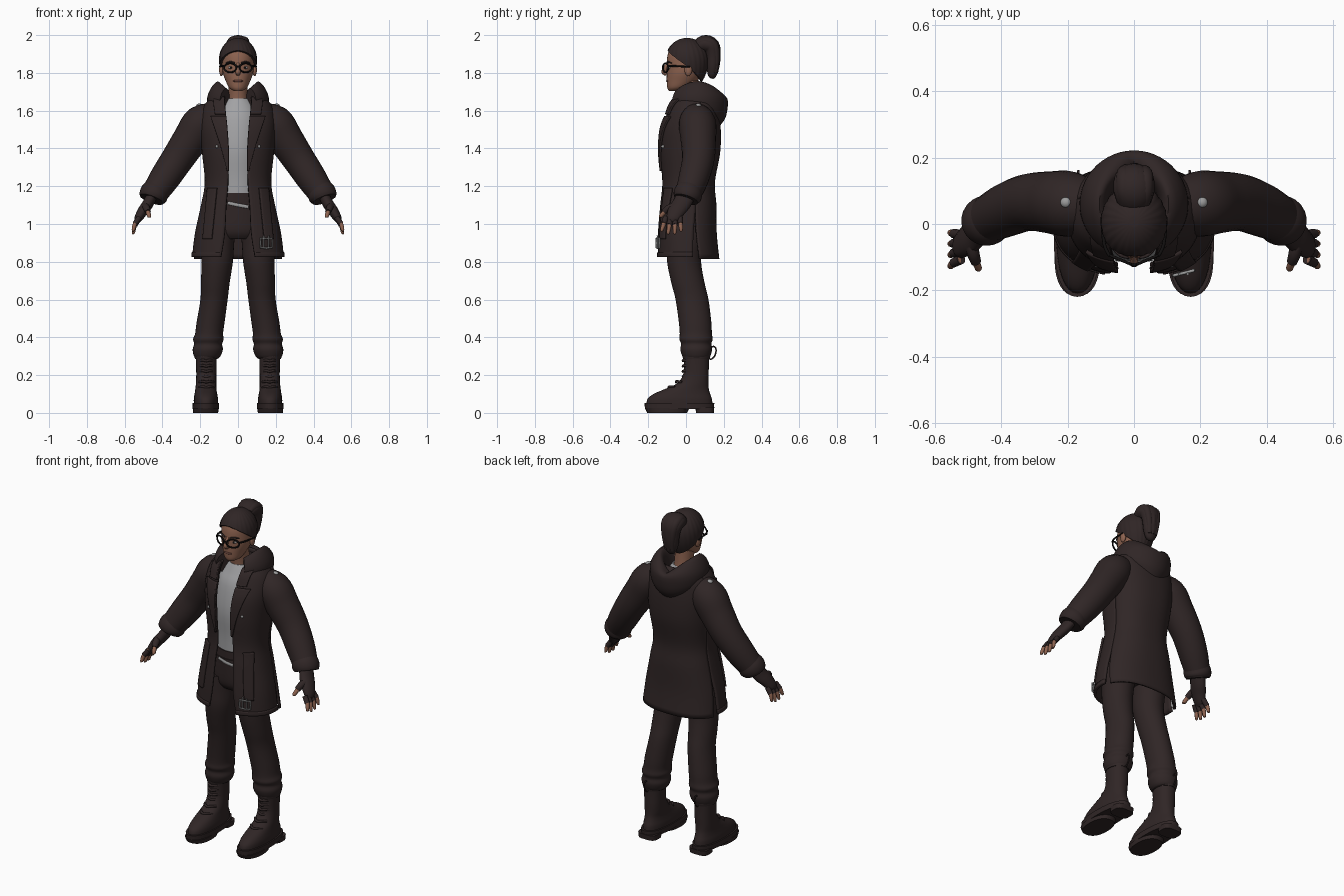
import bpy, bmesh
from math import sin, cos, asin, pi, sqrt, copysign
from mathutils import Vector as V, Matrix

if "Cube" in bpy.data.objects:
    bpy.data.objects.remove(bpy.data.objects["Cube"])


def material(name, r, g, b):
    m = bpy.data.materials.new(name)
    m.use_nodes = True
    m.diffuse_color = (r, g, b, 1)
    bsdf = m.node_tree.nodes["Principled BSDF"]
    bsdf.inputs["Base Color"].default_value = (r, g, b, 1)
    bsdf.inputs["Roughness"].default_value = 0.8
    return m


CLOTH = material("dark brown cloth", .029, .019, .019)
SKIN = material("skin", .27, .125, .08)
SHIRT = material("shirt grey", .36, .36, .37)
BLACK = material("black", .006, .005, .005)
METAL = material("metal grey", .33, .33, .33)
LIPS = material("lips", .16, .065, .05)


def finish(name, bm, mat, mirror=False, thick=0):
    bmesh.ops.recalc_face_normals(bm, faces=bm.faces)
    me = bpy.data.meshes.new(name)
    bm.to_mesh(me)
    bm.free()
    me.materials.append(mat)
    ob = bpy.data.objects.new(name, me)
    bpy.context.collection.objects.link(ob)
    bpy.ops.object.select_all(action='DESELECT')
    ob.select_set(True)
    bpy.context.view_layer.objects.active = ob
    bpy.ops.object.shade_smooth_by_angle(angle=0.9)
    if thick:
        s = ob.modifiers.new("thickness", 'SOLIDIFY')
        s.thickness, s.offset = thick, 0
    if mirror:
        ob.modifiers.new("mirror", 'MIRROR').use_mirror_merge = False
    return ob


def grid(name, rows, mat, loop=True, ring=False, caps=True, **kw):
    bm = bmesh.new()
    vs = [[bm.verts.new(p) for p in r] for r in rows]
    n, m = len(vs), len(vs[0])
    for i in range(n if ring else n - 1):
        for j in range(m if loop else m - 1):
            a, b, k = vs[i], vs[(i + 1) % n], (j + 1) % m
            bm.faces.new((a[j], a[k], b[k], b[j]))
    if caps and not ring:
        bm.faces.new(vs[0])
        bm.faces.new(vs[-1])
    return finish(name, bm, mat, **kw)


def spline(keys, steps):
    # smooth curve through tuples of any length
    k = [keys[0]] + list(keys) + [keys[-1]]
    out = []
    for i in range(1, len(k) - 2):
        for s in range(steps):
            t = s / steps
            out.append(tuple(b + .5 * t * (c - a + t * (2*a - 5*b + 4*c - d + t * (3*b - a - 3*c + d)))
                             for a, b, c, d in zip(*k[i - 1:i + 3])))
    return out + [tuple(keys[-1])]


def power(v, p):
    return copysign(abs(v) ** p, v)


def loft(name, keys, mat, n=32, p=1, steps=4, **kw):
    # stacked level rings: x, y, z, x radius, y radius
    rows = [[V((x + rx * power(sin(2*pi*i/n), p), y - ry * power(cos(2*pi*i/n), p), z)) for i in range(n)]
            for x, y, z, rx, ry in spline(keys, steps)]
    return grid(name, rows, mat, **kw)


def tube(name, keys, mat, n=14, wide=1, steps=4, ref=(0, 1, 0), ring=False, **kw):
    # round sweep along a path: x, y, z, radius
    pts = list(keys) if ring else spline(keys, steps)
    rows, m = [], len(pts)
    for i, (x, y, z, r) in enumerate(pts):
        nxt = pts[(i + 1) % m] if ring else pts[min(i + 1, m - 1)]
        prv = pts[i - 1] if ring else pts[max(i - 1, 0)]
        t = (V(nxt[:3]) - V(prv[:3])).normalized()
        u = (V(ref) - t * t.dot(V(ref))).normalized()
        w = t.cross(u)
        rows.append([V((x, y, z)) + u * r * wide * cos(2*pi*j/n) + w * r * sin(2*pi*j/n) for j in range(n)])
    return grid(name, rows, mat, ring=ring, **kw)


def ball(name, loc, size, mat, **kw):
    bm = bmesh.new()
    bmesh.ops.create_uvsphere(bm, u_segments=20, v_segments=12, radius=1,
                              matrix=Matrix.Translation(loc) @ Matrix.Diagonal((*size, 1)))
    return finish(name, bm, mat, **kw)


# Coat shape: height, x radius, y centre, y radius, half opening
COAT = spline([(.82, .238, .01, .16, .09), (.95, .222, .005, .152, .07), (1.1, .19, .01, .145, .062),
               (1.22, .17, .012, .135, .052), (1.38, .185, .02, .155, .05), (1.5, .195, .025, .153, .057),
               (1.58, .19, .035, .135, .064), (1.64, .165, .042, .12, .07), (1.69, .105, .05, .09, .07)], 8)
BOX = .85


def coat_at(z):
    for a, b in zip(COAT, COAT[1:]):
        if z <= b[0]:
            t = (z - a[0]) / (b[0] - a[0])
            return [p + (q - p) * t for p, q in zip(a[1:], b[1:])]
    return COAT[-1][1:]


def angle(x, z):
    return asin(min(1, x / coat_at(z)[0]) ** (1 / BOX))


def panel(name, z0, z1, a0, a1, mat, off=0, thick=.012, mirror=True, nz=32, na=18):
    rows = []
    for i in range(nz + 1):
        z = z0 + (z1 - z0) * i / nz
        rx, cy, ry, _ = coat_at(z)
        row = []
        for j in range(na + 1):
            a = a0(z) + (a1(z) - a0(z)) * j / na
            row.append(V(((rx + off) * power(sin(a), BOX), cy - (ry + off) * power(cos(a), BOX), z)))
        rows.append(row)
    return grid(name, rows, mat, loop=False, caps=False, mirror=mirror, thick=thick)


# Coat body with side slits, lapels and hanging straps
SEAM = pi / 2 + .22
slit = lambda z: max(0, 1.07 - z) * .4
gap = lambda z: coat_at(z)[3]
panel("coat_front", .825, 1.69, lambda z: angle(gap(z), z), lambda z: SEAM - slit(z), CLOTH)
panel("coat_back", .815, 1.69, lambda z: SEAM + slit(z), lambda z: 2*pi - SEAM - slit(z), CLOTH,
      mirror=False, na=32)
panel("lapel", 1.28, 1.57, lambda z: angle(gap(z) - .004, z),
      lambda z: angle(gap(z) + .004 + .24 * (z - 1.28), z), CLOTH, off=.01)
panel("upper_lapel", 1.58, 1.67, lambda z: angle(gap(z) - .004, z),
      lambda z: angle(gap(z) + .05, z), CLOTH, off=.011)
panel("hanging_strap", .92, 1.19, lambda z: angle(.105 + .1 * (1.19 - z), z),
      lambda z: angle(.15 + .1 * (1.19 - z), z), CLOTH, off=.011, na=6)
panel("hem_band", .825, .85, lambda z: angle(gap(z), z), lambda z: SEAM - slit(z), CLOTH, off=.004, nz=3)

# Lowered hood around the neck
rows = []
for i in range(41):
    a = .62 + (2*pi - 1.24) * i / 40
    s, c = abs(sin(a)), cos(a)
    back = (1 - c) / 2
    prof = [(.07, .075, 1.61), (.08, .09, 1.66 + .05*s), (.105, .115, 1.665 + .09*s), (.14, .145, 1.67 + .055*s),
            (.163, .162, 1.65 + .02*s), (.158, .152, 1.62 - .05 * back**3), (.135, .12, 1.6 - .08 * back**3)]
    rows.append([V((rx * sin(a), .06 - ry * c, z)) for rx, ry, z in spline(prof, 3)])
grid("hood", rows, CLOTH)

# Sleeves and cuffs
tube("sleeve", [(.1, .05, 1.575, .068), (.19, .06, 1.535, .098), (.25, .065, 1.45, .094), (.32, .065, 1.345, .086),
                (.39, .04, 1.24, .08), (.45, .008, 1.15, .068)], CLOTH, n=24, mirror=True)
tube("cuff", [(.43, .02, 1.18, .071), (.442, .012, 1.163, .076), (.452, .005, 1.145, .074), (.458, 0, 1.13, .066)],
     CLOTH, n=24, mirror=True)

# Hands in fingerless gloves
tube("glove", [(.455, 0, 1.15, .03), (.478, -.025, 1.105, .03), (.503, -.05, 1.07, .028), (.527, -.068, 1.03, .022),
               (.535, -.072, 1.01, .012)], CLOTH, wide=1.65, mirror=True)
for i, finger in enumerate(("little", "ring", "middle", "index")):
    base, tip = V((.522, -.032 - .025*i, 1.035)), V((.554, -.026 - .034*i, .968 - .014 * (i in (1, 2))))
    mid = base.lerp(tip, .5) + V((.007, 0, 0))
    tube(finger + "_glove_finger", [(*base, .015), (*mid, .0145)], CLOTH, n=10, mirror=True)
    tube(finger + "_finger", [(*base, .011), (*mid, .012), (*tip, .009), (*(tip - V((.001, 0, .006))), .004)],
         SKIN, n=10, mirror=True)
tube("thumb_glove", [(.492, -.055, 1.095, .02), (.485, -.09, 1.085, .019), (.477, -.115, 1.065, .016)],
     CLOTH, n=10, ref=(1, 0, 0), mirror=True)
tube("thumb", [(.48, -.105, 1.073, .012), (.47, -.133, 1.042, .011), (.469, -.136, 1.034, .005)],
     SKIN, n=10, ref=(1, 0, 0), mirror=True)

# Shirt, belt and trousers
loft("shirt", [(0, 0, 1.14, .12, .1), (0, .005, 1.25, .125, .108), (0, .012, 1.4, .135, .125),
               (0, .02, 1.55, .125, .11), (0, .02, 1.62, .095, .078), (0, .02, 1.665, .062, .056)], SHIRT)
loft("trouser_top", [(0, -.005, .92, .12, .07), (0, 0, .96, .15, .1), (0, 0, 1.05, .15, .106), (0, 0, 1.165, .125, .106)],
     CLOTH)
loft("belt", [(0, 0, 1.08, .15, .11), (0, 0, 1.12, .145, .112)], CLOTH, steps=1)
tube("belt_buckle", [(-.055, -.107, 1.112, .009), (0, -.113, 1.1, .009), (.055, -.107, 1.09, .009)],
     METAL, wide=.5, mirror=False)
loft("trouser_leg", [(.1, 0, .99, .09, .1), (.108, -.005, .9, .088, .096), (.11, -.01, .8, .083, .09),
                     (.12, .01, .69, .076, .088), (.127, .032, .6, .072, .087), (.145, .048, .48, .074, .086),
                     (.153, .052, .42, .074, .085), (.157, .053, .39, .081, .088), (.158, .054, .365, .074, .08),
                     (.16, .054, .335, .08, .084), (.163, .055, .3, .07, .074), (.165, .055, .285, .055, .06)],
     CLOTH, mirror=True)

# Boots with soles, heels and laces
loft("boot", [(.17, -.035, .045, .064, .175), (.17, -.033, .075, .064, .17), (.17, -.022, .1, .06, .15),
              (.17, .003, .125, .056, .118), (.169, .035, .155, .054, .084), (.168, .052, .2, .053, .068),
              (.168, .055, .26, .054, .066), (.168, .055, .31, .056, .068)], CLOTH, p=.9, mirror=True)
loft("boot_collar", [(.168, .055, .285, .06, .07), (.168, .055, .3, .062, .073), (.168, .055, .315, .058, .07)],
     CLOTH, mirror=True)
loft("sole", [(.171, -.035, .02, .07, .182), (.171, -.035, .052, .071, .185)], CLOTH, p=.85, steps=1, mirror=True)
loft("sole_tread", [(.171, -.1, 0, .066, .105), (.171, -.1, .025, .069, .118)], CLOTH, p=.85, steps=1, mirror=True)
loft("heel", [(.171, .1, 0, .058, .047), (.171, .1, .03, .06, .05)], CLOTH, p=.6, steps=1, mirror=True)
for i in range(6):
    z = .135 + .028 * i
    y = -.014 - .075 * max(0, .19 - z) / .055
    tube("lace", [(.13, y + .03, z, .007), (.15, y + .003, z + .004, .007), (.168, y - .002, z, .007),
                  (.186, y + .003, z + .004, .007), (.206, y + .03, z, .007)], CLOTH, n=8, mirror=True)
tube("boot_pull_loop", [(.168, .138 + .02*cos(t) + .008*sin(t), .318 + .034*sin(t), .004)
                        for t in [2*pi*i/16 for i in range(16)]], CLOTH, n=8, ref=(1, 0, 0), ring=True, mirror=True)

# Neck, head and face
loft("neck", [(0, .03, 1.6, .06, .06), (0, .02, 1.67, .052, .055), (0, .01, 1.76, .052, .06)], SKIN)
loft("head", [(0, -.06, 1.705, .024, .03), (0, -.043, 1.722, .048, .056), (0, -.02, 1.76, .066, .082),
              (0, -.008, 1.8, .08, .094), (0, 0, 1.85, .085, .102), (0, 0, 1.9, .083, .096),
              (0, 0, 1.945, .06, .075), (0, 0, 1.965, .02, .03)], SKIN)
tube("nose", [(0, -.095, 1.852, .008), (0, -.108, 1.83, .01), (0, -.117, 1.806, .014), (0, -.103, 1.794, .011)],
     SKIN, ref=(1, 0, 0))
ball("ear", (.088, .012, 1.815), (.012, .02, .032), SKIN, mirror=True)
ball("mouth", (0, -.097, 1.757), (.026, .009, .007), LIPS)
ball("eye", (.037, -.087, 1.828), (.014, .009, .007), SHIRT, mirror=True)
ball("iris", (.037, -.093, 1.828), (.006, .005, .006), BLACK, mirror=True)
tube("eyebrow", [(.016, -.102, 1.852, .004), (.04, -.095, 1.858, .005), (.063, -.076, 1.852, .003)],
     CLOTH, n=8, mirror=True)

# Glasses
tube("glasses_rim", [(.041 + .033*cos(t), -.114 + .014 * cos(t) + .006, 1.827 + .024*sin(t), .0045)
                     for t in [2*pi*i/28 for i in range(28)]], BLACK, n=8, ring=True, mirror=True)
tube("glasses_bridge", [(-.01, -.122, 1.832, .004), (0, -.124, 1.836, .004), (.01, -.122, 1.832, .004)], BLACK, n=8)
tube("glasses_arm", [(.074, -.096, 1.836, .005), (.09, -.06, 1.836, .005), (.098, .02, 1.832, .004)],
     BLACK, n=8, ref=(0, 0, 1), mirror=True)

# Swept-back hair with strand ridges, and the tied tail
rows = []
for k in range(15):
    row = []
    for j in range(96):
        a = 2*pi*j/96
        low = 1.75 + .168 * (1 + cos(a)) / 2
        z = low + (1.984 - low) * sin(pi/2 * k / 14)
        h = (z - 1.87) / .115
        r = sqrt(max(.0004, 1 - h*h)) if h > 0 else 1 - .3 * h*h
        r *= 1 + .012 * sin(24*a + 3*h)
        row.append(V((.1 * r * sin(a), .006 - .114 * r * cos(a), z)))
    rows.append(row)
grid("hair", rows, CLOTH)
tube("hair_tail", [(0, .055, 1.93, .036), (0, .095, 1.952, .047), (0, .132, 1.94, .047), (0, .143, 1.89, .04),
                   (0, .142, 1.83, .034), (0, .138, 1.785, .022), (0, .135, 1.77, .008)],
     CLOTH, n=20, wide=1.3, ref=(1, 0, 0))
for x, r in ((-.028, .026), (.005, .03), (.034, .024)):
    tube("tail_lock", [(x, .06, 1.955, r*.6), (x, .1, 1.968, r), (x, .146, 1.95, r), (x*.8, .16, 1.88, r*.8),
                       (x*.6, .155, 1.8, r*.5)], CLOTH, ref=(1, 0, 0))

# Metal fittings: shoulder studs, chest snaps, strap buckle
ball("shoulder_stud", (.205, .065, 1.624), (.017, .017, .014), METAL, mirror=True)
ball("chest_snap", (.112, -.12, 1.41), (.007, .012, .008), METAL, mirror=True)
BX, BY = .15, -.148
tube("strap_buckle", [(BX + x, BY + .25 * x, z, .005) for x, z in
                      ((-.03, .875), (0, .872), (.03, .875), (.031, .9), (.03, .925), (0, .922), (-.03, .925), (-.031, .9))],
     METAL, n=8, ring=True)
for x in (-.014, .012):
    tube("buckle_prong", [(BX + x, BY, .875, .004), (BX + x, BY - .003, .94, .004)], METAL, n=8)
